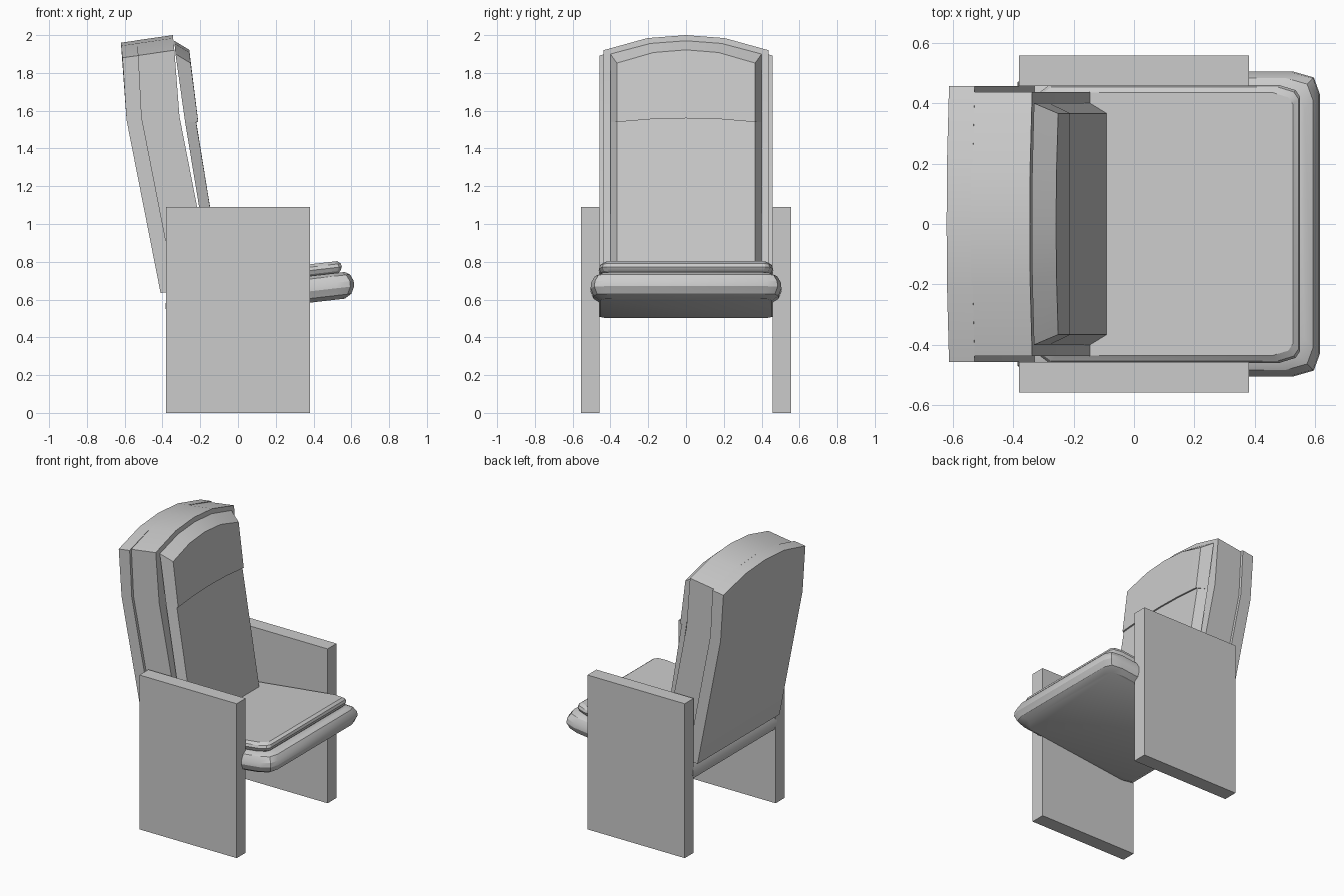
import bpy, bmesh, math

if "Cube" in bpy.data.objects:
    bpy.data.objects.remove(bpy.data.objects["Cube"])


def finish(name, bm, smooth=True):
    bmesh.ops.recalc_face_normals(bm, faces=bm.faces)
    me = bpy.data.meshes.new(name)
    bm.to_mesh(me)
    bm.free()
    ob = bpy.data.objects.new(name, me)
    bpy.context.collection.objects.link(ob)
    if smooth:
        bpy.ops.object.select_all(action='DESELECT')
        ob.select_set(True)
        bpy.context.view_layer.objects.active = ob
        bpy.ops.object.shade_smooth_by_angle(angle=math.radians(25))
    return ob


def back_layer(name, rows, w_back, w_front):
    """Loft an upright layer; each row is (back x, z), (front x, z), arch drop at the edges."""
    cols = [(-1, 1), (-0.47, 0.2), (0, 0), (0.47, 0.2), (1, 1)]
    bm = bmesh.new()
    rings = []
    for back, front, drop in rows:
        ring = []
        for (x, z), w, cs in ((back, w_back, cols), (front, w_front, cols[::-1])):
            for f, d in cs:
                ring.append(bm.verts.new((x + 0.1 * d * drop, f * w, z - d * drop)))
        rings.append(ring)
    n = len(rings[0])
    for a, b in zip(rings, rings[1:]):
        for i in range(n):
            j = (i + 1) % n
            bm.faces.new((a[i], a[j], b[j], b[i]))
    # end caps as strips of quads between back and front edges
    for r in (rings[0], rings[-1]):
        for i in range(4):
            bm.faces.new((r[i], r[i + 1], r[8 - i], r[9 - i]))
    return finish(name, bm)


def cushion(name, half, rings):
    """Stack inset copies of a plan outline on the tilted seat plane."""
    outline = half + [(x, -y) for x, y in reversed(half)]
    bm = bmesh.new()
    loops = []
    for inset, h in rings:
        loop = []
        for x, y in outline:
            px = x - math.copysign(inset, x)
            py = y - math.copysign(inset, y)
            loop.append(bm.verts.new((px, py, 0.68 + 0.115 * (px - 0.61) + h)))
        loops.append(loop)
    n = len(outline)
    for a, b in zip(loops, loops[1:]):
        for i in range(n):
            j = (i + 1) % n
            bm.faces.new((a[i], a[j], b[j], b[i]))
    bm.faces.new(loops[0])
    bm.faces.new(loops[-1])
    return finish(name, bm)


def box(name, lo, hi):
    bm = bmesh.new()
    bmesh.ops.create_cube(bm, size=1)
    for v in bm.verts:
        v.co = [(a + b) / 2 + c * (b - a) for a, b, c in zip(lo, hi, v.co)]
    return finish(name, bm, False)


# side panels
box("side_panel_left", (-0.38, 0.457, 0), (0.38, 0.557, 1.09))
box("side_panel_right", (-0.38, -0.557, 0), (0.38, -0.457, 1.09))

# seat base and the thinner pad on top of it
cushion("seat_base",
        [(0.615, 0.43), (0.595, 0.485), (0.525, 0.505), (-0.33, 0.505), (-0.385, 0.47)],
        [(0.05, -0.07), (0.015, -0.048), (0, -0.01), (0.003, 0.02), (0.022, 0.055), (0.05, 0.071)])
cushion("seat_pad",
        [(0.55, 0.42), (0.535, 0.443), (0.48, 0.46), (-0.28, 0.46), (-0.32, 0.43)],
        [(0.03, 0.06), (0.008, 0.08), (0, 0.10), (0.006, 0.118), (0.024, 0.133)])

# backrest: rear shell, middle body, front pad and head pad
back_layer("back_shell",
           [((-0.41, 0.635), (-0.33, 0.645), 0),
            ((-0.59, 1.55), (-0.51, 1.565), 0),
            ((-0.62, 1.96), (-0.535, 1.972), 0.08)], 0.457, 0.457)
back_layer("back_body",
           [((-0.335, 0.645), (-0.133, 0.66), 0),
            ((-0.515, 1.565), (-0.31, 1.57), 0),
            ((-0.54, 1.972), (-0.345, 2.0), 0.08)], 0.437, 0.437)
back_layer("back_pad",
           [((-0.14, 0.69), (-0.085, 0.70), 0),
            ((-0.282, 1.56), (-0.224, 1.56), 0.02)], 0.40, 0.366)
back_layer("head_pad",
           [((-0.282, 1.56), (-0.213, 1.56), 0.02),
            ((-0.338, 1.97), (-0.258, 1.922), 0.07)], 0.40, 0.366)
